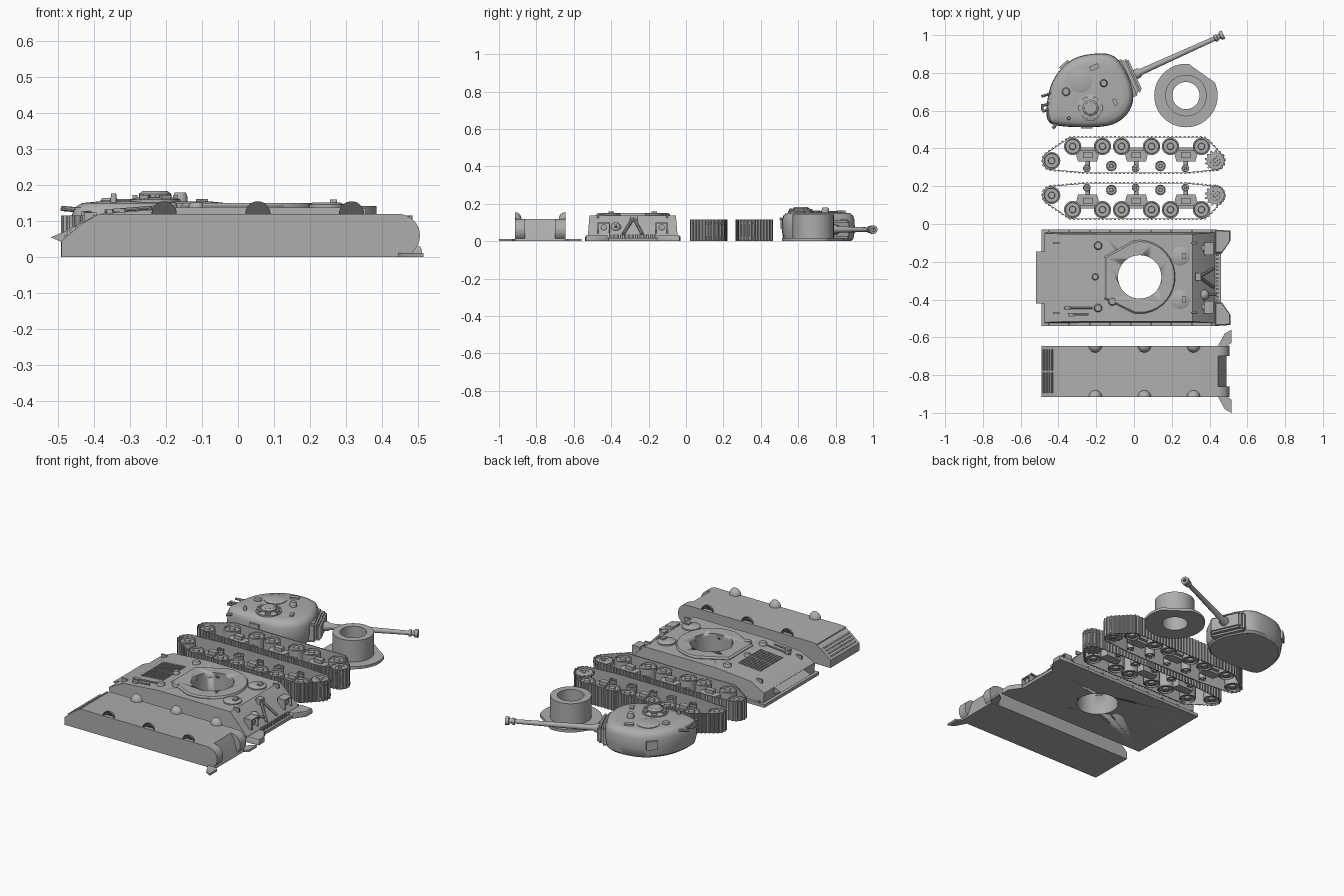
import bpy, bmesh, math
from mathutils import Matrix, Vector
from mathutils.geometry import convex_hull_2d

if "Cube" in bpy.data.objects:
    bpy.data.objects.remove(bpy.data.objects["Cube"])

GREY = bpy.data.materials.new("plain_grey")
GREY.use_nodes = True
GREY.diffuse_color = (0.42, 0.42, 0.42, 1)
GREY.node_tree.nodes["Principled BSDF"].inputs["Base Color"].default_value = GREY.diffuse_color
SIDE = Matrix(((1, 0, 0, 0), (0, 0, 1, 0), (0, 1, 0, 0), (0, 0, 0, 1)))  # extrude along y


def done(name, bm):
    bmesh.ops.remove_doubles(bm, verts=bm.verts, dist=1e-5)
    bmesh.ops.recalc_face_normals(bm, faces=bm.faces)
    mesh = bpy.data.meshes.new(name)
    bm.to_mesh(mesh)
    bm.free()
    mesh.materials.append(GREY)
    ob = bpy.data.objects.new(name, mesh)
    bpy.context.collection.objects.link(ob)
    bpy.ops.object.select_all(action='DESELECT')
    ob.select_set(True)
    bpy.context.view_layer.objects.active = ob
    bpy.ops.object.shade_smooth_by_angle(angle=math.radians(35))
    return ob


def loft(bm, pts, levels, m=Matrix()):
    """Stack scaled copies of an outline; levels are (height, scale)."""
    c = sum((Vector(p) for p in pts), Vector((0, 0))) / len(pts)
    rings = []
    for z, s in levels:
        rings.append([bm.verts.new(m @ (c + (Vector(p) - c) * s).to_3d() + m @ Vector((0, 0, z)) - m @ Vector())
                      for p in pts])
    n = len(pts)
    for a, b in zip(rings, rings[1:]):
        for i in range(n):
            bm.faces.new((a[i], a[(i + 1) % n], b[(i + 1) % n], b[i]))
    bm.faces.new(rings[0])
    bm.faces.new(rings[-1])


def prism(bm, pts, z0, z1, m=Matrix()):
    loft(bm, pts, [(z0, 1), (z1, 1)], m)


def box(bm, c, size, rz=0, ry=0):
    m = Matrix.Translation(c) @ Matrix.Rotation(rz, 4, 'Z') @ Matrix.Rotation(ry, 4, 'Y')
    bmesh.ops.create_cube(bm, size=1, matrix=m @ Matrix.Diagonal((*size, 1)))


def lathe(bm, prof, loc, n=28, rot=Matrix()):
    m = Matrix.Translation(loc) @ rot.to_4x4()
    rings = [[bm.verts.new(m @ Vector((r * math.cos(t), r * math.sin(t), z)))
              for t in (math.tau * i / n for i in range(n))] if r else [bm.verts.new(m @ Vector((0, 0, z)))]
             for r, z in prof]
    for a, b in zip(rings, rings[1:]):
        for i in range(n):
            j = (i + 1) % n
            f = [a[i % len(a)], a[j % len(a)], b[j % len(b)], b[i % len(b)]]
            bm.faces.new(list(dict.fromkeys(f)))


def rod(bm, p, q, r, n=12):
    d = Vector(q) - Vector(p)
    lathe(bm, [(0, 0), (r, 0), (r, d.length), (0, d.length)], p, n, d.to_track_quat('Z', 'Y').to_matrix())


def cap(bm, x, y, z, r, h, n=20):
    lathe(bm, [(0, z), (r, z), (r, z + h * .6), (r * .75, z + h), (0, z + h)], (x, y, 0), n)


def rounded(pts, times=2):
    for _ in range(times):
        pts = [Vector(a).lerp(Vector(b), t) for a, b in zip(pts, pts[1:] + pts[:1]) for t in (.25, .75)]
    return pts


# ---- Lower hull
Y = -0.78
bm = bmesh.new()
prism(bm, [(-.49, 0), (-.49, .045), (-.43, .095), (-.385, .12), (.445, .12), (.465, .08), (.49, 0)], Y - .135, Y + .135, SIDE)
done("lower_hull", bm)
bm = bmesh.new()
for s in (-1, 1):
    rod(bm, (.445, Y + s * .135, .06), (.445, Y + s * .08, .06), .06, 28)
done("front_drive_housings", bm)
bm = bmesh.new()
for s in (-1, 1):
    prism(bm, [(.445, Y + s * .135), (.48, Y + s * .2), (.515, Y + s * .22), (.515, Y + s * .15), (.495, Y + s * .135)], 0, .012)
done("front_hull_flares", bm)
bm = bmesh.new()
for x in (-.205, .055, .315):
    for s in (-1, 1):
        lathe(bm, [(.035 * math.cos(a * math.pi / 16), .035 * math.sin(a * math.pi / 16)) for a in range(8)] + [(0, .035)],
              (x, Y + s * .135, .12))
bmesh.ops.bisect_plane(bm, geom=bm.verts[:] + bm.edges[:] + bm.faces[:], plane_co=(0, Y + .135, 0), plane_no=(0, 1, 0), clear_outer=True)
bmesh.ops.bisect_plane(bm, geom=bm.verts[:] + bm.edges[:] + bm.faces[:], plane_co=(0, Y - .135, 0), plane_no=(0, -1, 0), clear_outer=True)
bmesh.ops.holes_fill(bm, edges=bm.edges[:], sides=0)
done("suspension_domes", bm)
bm = bmesh.new()
for i in range(4):
    for s in (-1, 1):
        box(bm, (-.478 + i * .015, Y + s * .06, .058 + i * .0125), (.007, .11, .008), 0, -.69)
box(bm, (-.40, Y, .114), (.006, .27, .006))
done("rear_louvres", bm)

# ---- Upper hull with a round turret opening
Y, HX = -0.285, 0.03
bm = bmesh.new()
prism(bm, [(-.47, 0), (-.475, .075), (-.385, .12), (-.16, .138), (.31, .138), (.42, .03), (.44, 0)], Y - .24, Y + .24, SIDE)
for v in bm.verts:
    v.co.y = Y + (v.co.y - Y) * (1 - .35 * max(0, v.co.z - .03))
body = done("upper_hull", bm)
bm = bmesh.new()
prism(bm, [(-.49, Y - .255), (.44, Y - .255), (.46, Y - .13), (.46, Y + .13), (.44, Y + .255), (-.49, Y + .255)], 0, .018)
sponson = done("sponson_floor", bm)
bm = bmesh.new()
arc = [(HX + .188 * math.cos(a * math.pi / 18), Y + .005 + .195 * math.sin(a * math.pi / 18)) for a in range(-10, 11)]
loft(bm, arc + [(-.16, Y + .11), (-.16, Y - .11)], [(.12, 1), (.142, 1), (.15, .96)])
roof = done("turret_platform", bm)
bm = bmesh.new()
rod(bm, (HX, Y + .005, -.1), (HX, Y + .005, .3), .115, 48)
cutter = done("opening_cutter", bm)
cutter.hide_render = True
for ob in (body, sponson, roof):
    mod = ob.modifiers.new("opening", 'BOOLEAN')
    mod.operation, mod.object, mod.solver = 'DIFFERENCE', cutter, 'EXACT'
    bpy.context.view_layer.objects.active = ob
    bpy.ops.object.modifier_apply(modifier=mod.name)
bpy.data.objects.remove(cutter)

bm = bmesh.new()
for s in (-1, 1):
    loft(bm, [(.43, Y + s * .255), (.51, Y + s * .25), (.51, Y + s * .195), (.465, Y + s * .13), (.43, Y + s * .13)], [(0, 1), (.02, 1), (.03, .9)])
done("front_fenders", bm)
bm = bmesh.new()
prism(bm, [(-.52, .055), (-.465, .078), (-.46, .03)], Y - .135, Y + .14, SIDE)
done("rear_overhang", bm)


def deck(x):
    return .138 + .08 * (x + .16)


bm = bmesh.new()
for i in range(9):
    x = -.355 + i * .017
    for s in (-1, 1):
        box(bm, (x, Y + s * .055, deck(x) + .001), (.007, .1, .007))
done("engine_grilles", bm)
bm = bmesh.new()
for x, y, r in ((-.19, Y + .17, .022), (-.19, Y - .16, .022), (-.115, Y - .125, .022), (-.205, Y + .005, .018)):
    cap(bm, x, y, .13, r, .022)
done("filler_caps", bm)
bm = bmesh.new()
for s in (-1, 1):
    cap(bm, .245, Y + s * .115, .136, .05, .016)
    box(bm, (.265, Y + s * .115, .154), (.02, .03, .012))
done("crew_hatches", bm)
bm = bmesh.new()
for y, a, b in ((Y - .16, -.37, -.22), (Y - .195, -.35, -.24)):
    rod(bm, (a, y, deck(a) + .006), (b, y, deck(b) + .006), .005, 8)
    box(bm, (a + .02, y, deck(a) + .007), (.03, .02, .01))
done("deck_tools", bm)
bm = bmesh.new()
for s in (-1, 1):
    rod(bm, (.36, Y + s * .155, .075), (.41, Y + s * .155, .075), .017)
    for d in (-.03, .03):
        box(bm, (.395, Y + s * .155 + d, .07), (.05, .006, .055))
    box(bm, (.395, Y + s * .155, .098), (.05, .066, .006))
    for x, z in ((-.41, .105), (.32, .128)):
        box(bm, (x, Y + s * .185, z + .008), (.035, .01, .022))
done("lamps_and_lifting_eyes", bm)
bm = bmesh.new()
for s in (-1, 1):
    rod(bm, (.42, Y + s * .05, .04), (.345, Y + .005, .125), .008, 8)
box(bm, (.34, Y + .005, .122), (.03, .04, .03))
done("gun_travel_lock", bm)
bm = bmesh.new()
bmesh.ops.create_uvsphere(bm, u_segments=20, v_segments=12, radius=.028, matrix=Matrix.Translation((.37, Y - .09, .072)))
rod(bm, (.37, Y - .09, .075), (.435, Y - .09, .085), .007, 10)
done("bow_gun", bm)
bm = bmesh.new()
for i in range(9):
    for s in (-1, 1):
        box(bm, (-.45 + i * .108, Y + s * .245, .018), (.008, .022, .016))
for i in range(13):
    box(bm, (.44, Y - .12 + i * .02, .026), (.014, .01, .018))
done("flange_bolts", bm)

# ---- Track assemblies, lying on their sides
ROAD = [(x, .411) for x in (-.325, -.167, -.066, .093, .193, .357)]
IDLER, SPROCKET = (-.436, .335), (.43, .335)
RETURN = [(x, .294) for x in (-.25, .008, .272)]
GUIDE = [(-.12, .307), (.14, .307)]


def belt_path(n):
    circles = [(c, .046) for c in (ROAD[0], ROAD[-1], IDLER, SPROCKET)] + [(c, .021) for c in RETURN]
    pts = [(c[0] + r * math.cos(a * math.pi / 24), c[1] + r * math.sin(a * math.pi / 24)) for c, r in circles for a in range(48)]
    loop = [Vector(pts[i]) for i in convex_hull_2d(pts)]
    segs = list(zip(loop, loop[1:] + loop[:1]))
    step = sum((b - a).length for a, b in segs) / n
    out, dist = [], 0
    for a, b in segs:
        d = (b - a).length
        while dist < d and len(out) < n:
            out.append(a.lerp(b, dist / d))
            dist += step
        dist -= d
    return out


def wheel(bm, c, r, top=.108):
    lathe(bm, [(0, .004), (r * .35, .004), (r * .4, .014), (r * .8, .014), (r * .85, .006), (r, .008), (r, top - .004),
               (r * .85, top - .002), (r * .8, top - .01), (r * .4, top - .01), (r * .35, top), (0, top)], (*c, 0), 24)


for side, flip in (("left", 1), ("right", -1)):
    def spot(p):
        return (p[0], .2435 + flip * (p[1] - .2435))
    bm = bmesh.new()
    path, rows = belt_path(384), []
    mid = Vector((0, .36))
    for i, p in enumerate(path):
        t = (path[(i + 1) % 384] - path[i - 1]).normalized()
        nrm = Vector((t.y, -t.x))
        nrm = nrm if nrm.dot(p - mid) > 0 else -nrm
        o = p + nrm * (.009 if i % 4 < 2 else .003)
        rows.append([bm.verts.new((*spot(q), z)) for q, z in ((p, 0), (o, 0), (o, .116), (p, .116))])
    for a, b in zip(rows, rows[1:] + rows[:1]):
        for k in range(4):
            bm.faces.new((a[k], a[(k + 1) % 4], b[(k + 1) % 4], b[k]))
    done(side + "_track_belt", bm)
    bm = bmesh.new()
    for c in ROAD + [IDLER]:
        wheel(bm, spot(c), .046)
    for c in RETURN:
        wheel(bm, spot(c), .02, .09)
    for c in GUIDE:
        wheel(bm, spot(c), .028, .095)
    done(side + "_road_wheels_and_rollers", bm)
    bm = bmesh.new()
    sx, sy = spot(SPROCKET)
    for z in (.01, .09):
        prism(bm, [(sx + r * math.cos(a * math.pi / 26), sy + r * math.sin(a * math.pi / 26))
                   for a in range(52) for r in [.056 if a % 4 < 2 else .045]], z, z + .014)
    wheel(bm, (sx, sy), .03)
    done(side + "_drive_sprocket", bm)
    bm = bmesh.new()
    for x in (-.246, .013, .275):
        prism(bm, [spot(p) for p in ((x - .065, .385), (x + .065, .385), (x + .05, .33), (x - .05, .33))], .012, .085)
        box(bm, (*spot((x, .365)), .09), (.05, .03, .03))
        box(bm, (*spot((x, .395)), .05), (.18, .018, .05))
        rod(bm, (*spot((x, .33)), .05), (*spot((x, .3)), .05), .012)
    done(side + "_bogie_brackets", bm)

# ---- Turret, turned so the gun points to the front corner
OUTLINE = [(0, .71), (-.01, .61), (-.08, .535), (-.18, .51), (-.41, .515), (-.47, .55), (-.455, .70),
           (-.41, .80), (-.325, .88), (-.21, .905), (-.11, .90), (-.05, .83)]
bm = bmesh.new()
loft(bm, rounded(OUTLINE), [(0, .9), (.012, .96), (.06, 1), (.115, .99), (.138, .95), (.15, .87), (.154, .7)])
done("turret_shell", bm)
ANG = math.atan2(.38, .84)
AIM = Vector((math.cos(ANG), math.sin(ANG), 0))
ROOT = Vector((-.03, .775, .062))
bm = bmesh.new()
box(bm, ROOT + AIM * -.02, (.07, .21, .11), ANG)
box(bm, ROOT + AIM * .025, (.03, .19, .095), ANG)
bmesh.ops.bevel(bm, geom=bm.edges[:], offset=.01, segments=2, affect='EDGES')
done("mantlet", bm)
bm = bmesh.new()
lathe(bm, [(0, 0), (.026, 0), (.026, .06), (.017, .075), (.012, .5), (.019, .502), (.019, .515), (.014, .517), (.014, .532),
           (.023, .534), (.023, .553), (.01, .553), (.01, .53), (0, .53)], ROOT, 20, AIM.to_track_quat('Z', 'Y').to_matrix())
done("gun_barrel", bm)
bm = bmesh.new()
cap(bm, -.23, .615, .15, .07, .016, 28)
cap(bm, -.23, .615, .163, .045, .021, 8)
for i in range(6):
    a = i * math.pi / 3
    box(bm, (-.23 + .056 * math.cos(a), .615 + .056 * math.sin(a), .167), (.014, .028, .012), a)
done("commander_cupola", bm)
bm = bmesh.new()
cap(bm, -.285, .757, .15, .062, .012, 28)
cap(bm, -.16, .745, .15, .02, .03)
cap(bm, -.345, .56, .14, .009, .036)
cap(bm, -.36, .70, .148, .022, .016)
box(bm, (-.21, .83, .156), (.05, .025, .014), ANG)
box(bm, (-.10, .645, .152), (.02, .035, .02), ANG)
done("roof_hatch_and_fittings", bm)
bm = bmesh.new()
for y, x in ((.685, -.49), (.605, -.485), (.635, -.485)):
    rod(bm, (-.43, y + .01, .13), (x, y - .01, .135), .007, 8)
rod(bm, (-.485, .6, .135), (-.485, .635, .135), .007, 8)
rod(bm, (-.41, .53, .12), (-.43, .505, .12), .008, 8)
box(bm, (-.25, .515, .09), (.06, .02, .05))
box(bm, (-.36, .835, .08), (.06, .04, .05), .75)
done("stowage_hooks_and_port", bm)

# ---- Turret basket ring with one side of its base cut straight
bm = bmesh.new()
lathe(bm, [(.072, 0), (.168, 0), (.168, .016), (.11, .016), (.11, .142), (.072, .142), (.072, 0)], (.275, .68, 0), 48)
cut = Vector((math.cos(.95), math.sin(.95), 0))
bmesh.ops.remove_doubles(bm, verts=bm.verts, dist=1e-5)
bmesh.ops.bisect_plane(bm, geom=bm.verts[:] + bm.edges[:] + bm.faces[:], plane_co=Vector((.275, .68, 0)) + cut * .145, plane_no=cut, clear_outer=True)
bmesh.ops.holes_fill(bm, edges=bm.edges[:], sides=0)
done("turret_basket_ring", bm)
